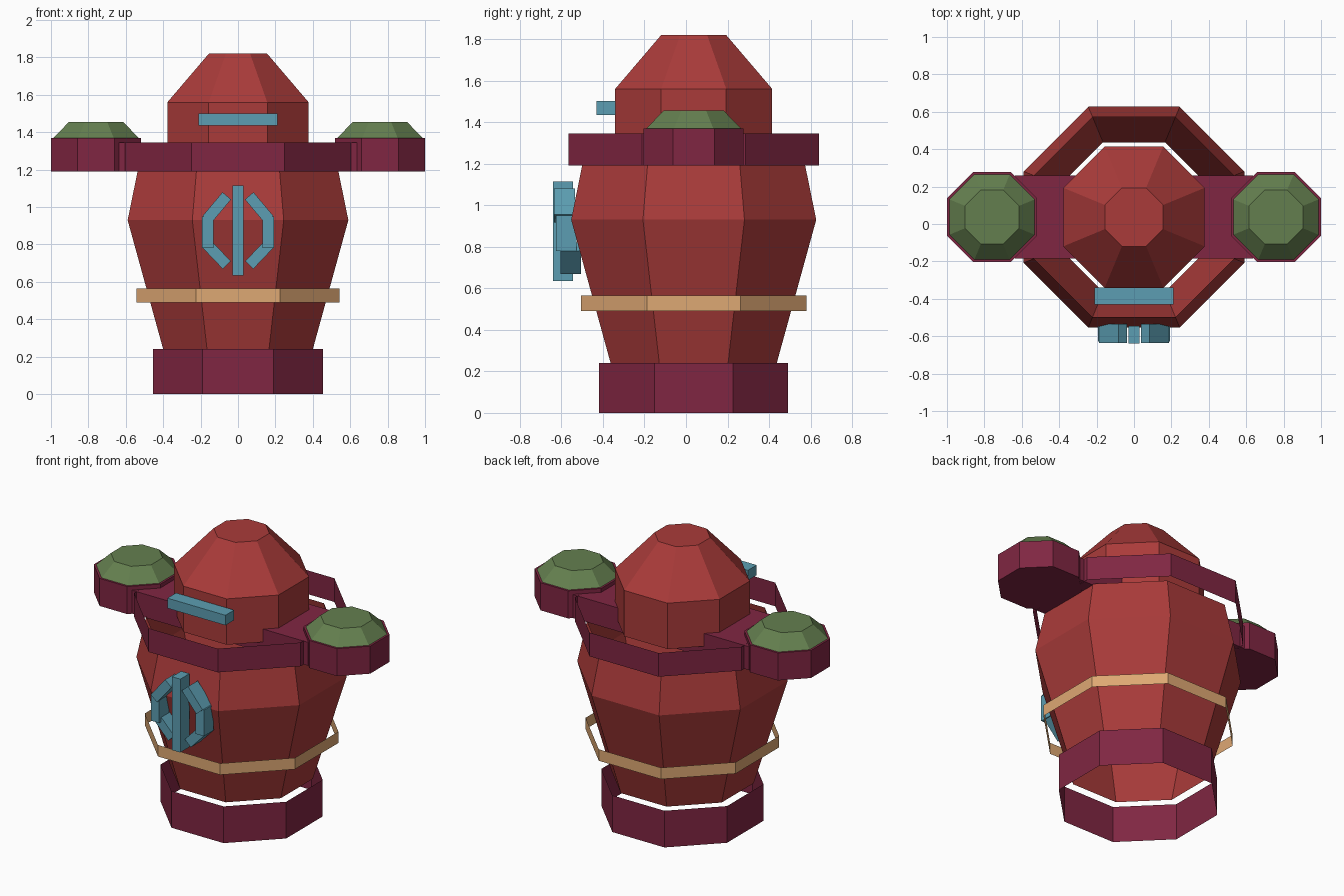
import bpy, bmesh, math
from mathutils import Matrix, Vector

cube = bpy.data.objects.get("Cube")
if cube:
    bpy.data.objects.remove(cube, do_unlink=True)

CY = 0.037  # depth of the body axis


def material(name, r, g, b):
    """Flat colour given as 0-255 display values, stored as linear."""
    lin = [((c / 255 + 0.055) / 1.055) ** 2.4 for c in (r, g, b)] + [1.0]
    m = bpy.data.materials.new(name)
    m.use_nodes = True
    m.diffuse_color = lin
    m.node_tree.nodes["Principled BSDF"].inputs["Base Color"].default_value = lin
    return m


red = material("brick red", 170, 59, 58)
plum = material("plum", 128, 38, 66)
tan = material("tan", 222, 168, 115)
green = material("moss green", 100, 127, 79)
blue = material("steel blue", 92, 158, 178)


def finish(name, bm, mat):
    mesh = bpy.data.meshes.new(name)
    bm.to_mesh(mesh)
    bm.free()
    mesh.materials.append(mat)
    obj = bpy.data.objects.new(name, mesh)
    bpy.context.collection.objects.link(obj)
    return obj


def octagon(name, profile, mat, x=0.0, bottom=False, top=False):
    """Eight-sided shell from (half width, height) pairs, with optional caps."""
    bm = bmesh.new()
    rings = []
    for half, z in profile:
        r = half / math.cos(math.pi / 8)
        angles = [(i + 0.5) * math.pi / 4 for i in range(8)]
        rings.append([bm.verts.new((x + r * math.cos(a), CY + r * math.sin(a), z))
                      for a in angles])
    for low, high in zip(rings, rings[1:]):
        for i in range(8):
            j = (i + 1) % 8
            bm.faces.new((low[i], low[j], high[j], high[i]))
    if bottom:
        bm.faces.new(rings[0][::-1])
    if top:
        bm.faces.new(rings[-1])
    return finish(name, bm, mat)


def box(name, center, size, mat, tilt=0.0):
    bm = bmesh.new()
    place = Matrix.Translation(center) @ Matrix.Rotation(tilt, 4, 'Y')
    bmesh.ops.create_cube(bm, size=1, matrix=place @ Matrix.Diagonal((*size, 1)))
    return finish(name, bm, mat)


# Open barrel body and the bands around it
octagon("body", [(0.40, 0.24), (0.59, 0.93), (0.535, 1.2)], red)
octagon("base_band", [(0.455, 0), (0.455, 0.24)], plum)
octagon("belt", [(0.543, 0.49), (0.543, 0.565)], tan)
octagon("collar", [(0.603, 1.19), (0.603, 1.345)], plum)

# Head with visor
octagon("head", [(0.378, 1.26), (0.378, 1.56), (0.156, 1.82)], red, top=True)
box("visor", (0, -0.385, 1.468), (0.42, 0.09, 0.066), blue)

# Shoulder beam and pods
box("shoulder_beam", (0, CY, 1.268), (1.274, 0.445, 0.153), plum)
for side, label in ((1, "left"), (-1, "right")):
    x = side * 0.759
    octagon(label + "_pod", [(0.241, 1.19), (0.241, 1.37)], plum, x, True, True)
    octagon(label + "_pod_cap", [(0.228, 1.37), (0.145, 1.455)], green, x, True, True)

# Chest emblem: upright bar between two three-piece brackets
box("emblem_bar", (0, -0.592, 0.875), (0.06, 0.095, 0.48), blue)
segments = {  # start (x, z), end (x, z), depth position
    "upper": ((0.06, 1.06), (0.165, 0.935), -0.585),
    "middle": ((0.162, 0.95), (0.162, 0.78), -0.577),
    "lower": ((0.165, 0.8), (0.06, 0.69), -0.555),
}
for side, label in ((1, "left"), (-1, "right")):
    for part, (a, b, y) in segments.items():
        start, end = Vector((side * a[0], a[1])), Vector((side * b[0], b[1]))
        mid, run = (start + end) / 2, start - end
        box(f"emblem_{label}_{part}", (mid.x, y, mid.y), (0.06, 0.1, run.length),
            blue, math.atan2(run.x, run.y))
